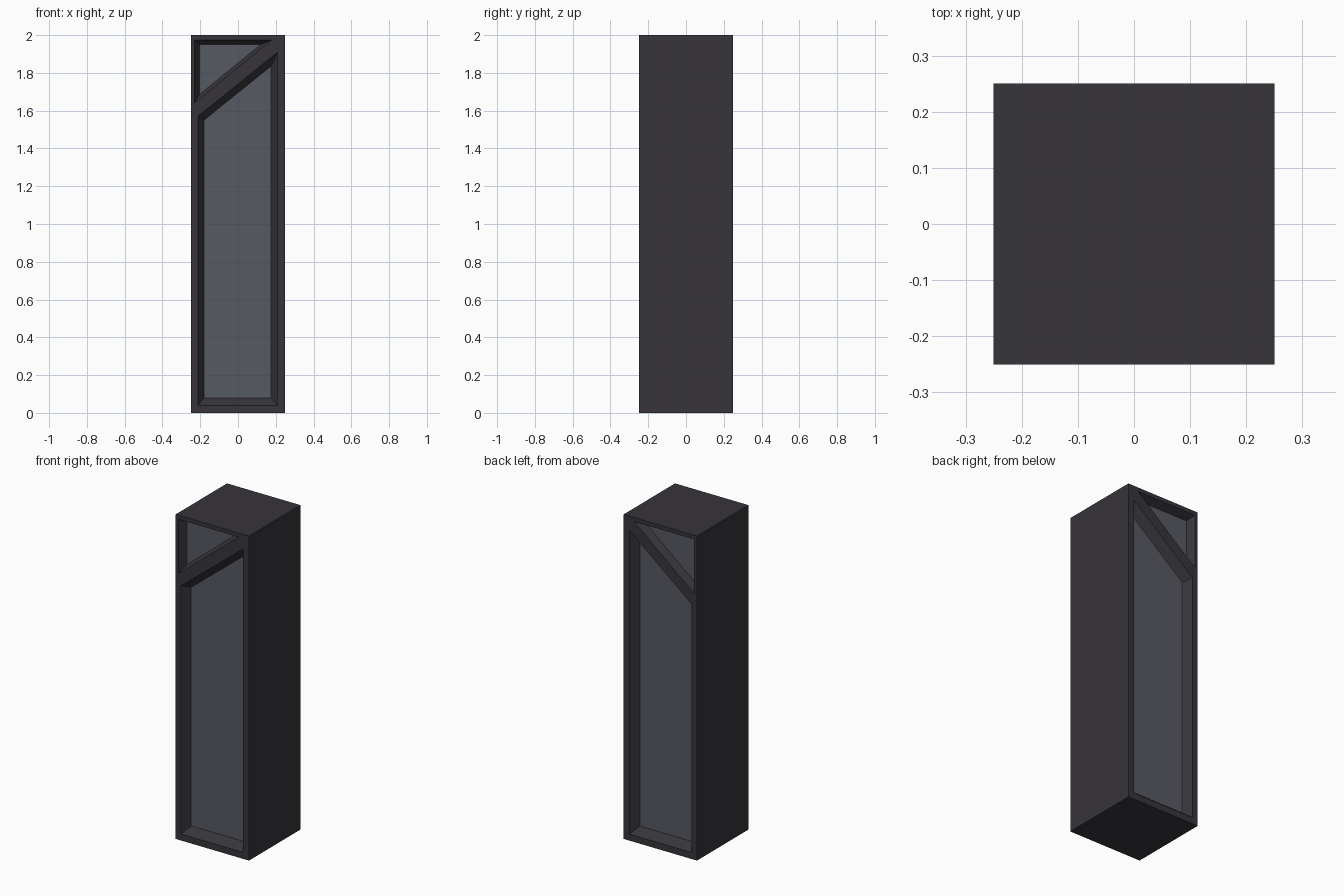
import bpy

if "Cube" in bpy.data.objects:
    bpy.data.objects.remove(bpy.data.objects["Cube"])


def material(name, rgb):
    m = bpy.data.materials.new(name)
    m.diffuse_color = (*rgb, 1.0)
    m.use_nodes = True
    m.node_tree.nodes["Principled BSDF"].inputs["Base Color"].default_value = m.diffuse_color
    return m


DARK = material("charcoal frame", (0.038, 0.035, 0.043))
GLASS = material("grey glass", (0.095, 0.10, 0.125))
HALF, TOP, SPLIT = 0.25, 2.0, 1.59

# Each cell: outer boundary, opening rim, recessed pane (x, z), counter-clockwise from the front
CELLS = {
    "lower": (
        [(-HALF, 0), (HALF, 0), (HALF, TOP), (-HALF, SPLIT)],
        [(-0.213, 0.04), (0.21, 0.04), (0.21, 1.91), (-0.213, 1.57)],
        [(-0.18, 0.08), (0.175, 0.08), (0.175, 1.836), (-0.18, 1.55)],
        0.05),
    "upper": (
        [(-HALF, SPLIT), (HALF, TOP), (-HALF, TOP)],
        [(-0.23, 1.64), (0.18, 1.975), (-0.23, 1.975)],
        [(-0.205, 1.685), (0.12, 1.95), (-0.205, 1.95)],
        0.045),
}


def add_object(name, faces, mat):
    """Build a mesh from faces given as point lists, sharing equal points."""
    verts, index, polys = [], {}, []
    for face in faces:
        poly = []
        for p in face:
            if p not in index:
                index[p] = len(verts)
                verts.append(p)
            poly.append(index[p])
        polys.append(poly)
    mesh = bpy.data.meshes.new(name)
    mesh.from_pydata(verts, [], polys)
    mesh.materials.append(mat)
    mesh.update()
    obj = bpy.data.objects.new(name, mesh)
    bpy.context.collection.objects.link(obj)


frame = []
for side, s in (("front", -1), ("back", 1)):
    def orient(face):
        return face if s < 0 else face[::-1]

    for cell, (outer, rim, pane, depth) in CELLS.items():
        rings = [[(x, s * y, z) for x, z in ring] for ring, y in
                 ((outer, HALF), (rim, HALF), (pane, HALF - depth))]
        # Flat border, then sloping reveal
        for a, b in zip(rings, rings[1:]):
            for i in range(len(a)):
                j = (i + 1) % len(a)
                frame.append(orient([a[i], a[j], b[j], b[i]]))
        # Recessed glass
        add_object(f"{side}_{cell}_pane", [orient(rings[2])], GLASS)

# Solid walls joining front and back
outline = [(-HALF, 0), (HALF, 0), (HALF, TOP), (-HALF, TOP), (-HALF, SPLIT)]
for (x0, z0), (x1, z1) in zip(outline, outline[1:] + outline[:1]):
    frame.append([(x0, -HALF, z0), (x0, HALF, z0), (x1, HALF, z1), (x1, -HALF, z1)])
add_object("pillar_frame", frame, DARK)
